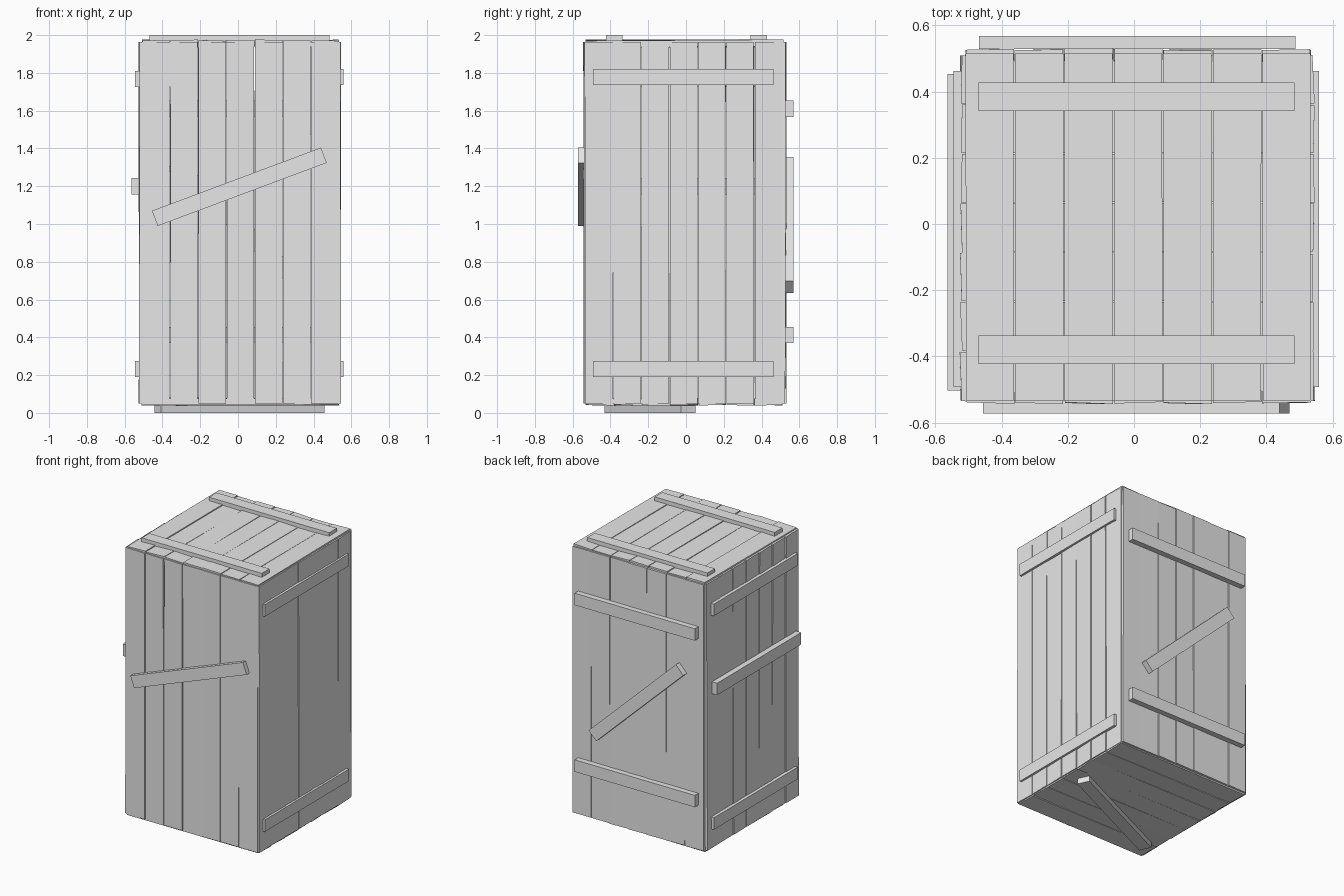
import bpy, bmesh, math, random
from mathutils import Matrix, Vector

random.seed(4)
if "Cube" in bpy.data.objects:
    bpy.data.objects.remove(bpy.data.objects["Cube"], do_unlink=True)

GREY = (0.8, 0.8, 0.8, 1)
mat = bpy.data.materials.new("plain_grey")
mat.use_nodes = True
mat.diffuse_color = GREY
mat.node_tree.nodes["Principled BSDF"].inputs["Base Color"].default_value = GREY

X, Y, Z = Vector((1, 0, 0)), Vector((0, 1, 0)), Vector((0, 0, 1))


def board(name, axes, centre, size, angle=0, warp=0.0, wobble=0.0):
    """Box in a panel's own frame (across, along, outward), with uneven corners."""
    bm = bmesh.new()
    bmesh.ops.create_cube(bm, size=1)
    turn = Matrix.Rotation(angle, 3, 'Z')
    shift = {}
    for v in bm.verts:
        key = (v.co.x > 0, v.co.y > 0)
        if key not in shift:
            shift[key] = (random.uniform(-wobble, wobble), random.uniform(-warp, warp))
        side, out = shift[key]
        p = Vector([c * s for c, s in zip(v.co, size)]) + Vector((side, 0, out))
        p = turn @ p + Vector(centre)
        v.co = axes[0] * p.x + axes[1] * p.y + axes[2] * p.z
    bmesh.ops.recalc_face_normals(bm, faces=bm.faces)
    mesh = bpy.data.meshes.new(name)
    bm.to_mesh(mesh)
    bm.free()
    mesh.materials.append(mat)
    obj = bpy.data.objects.new(name, mesh)
    bpy.context.collection.objects.link(obj)


# Panels: frame, first edge across, range along, outer face
PANELS = {
    "front": ((X, Z, -Y), -0.51, (0.05, 1.963), 0.541),
    "back": ((X, Z, Y), -0.51, (0.05, 1.963), 0.528),
    "left": ((Y, Z, X), -0.535, (0.05, 1.963), 0.542),
    "right": ((Y, Z, -X), -0.535, (0.05, 1.963), 0.523),
    "top": ((X, Y, Z), -0.51, (-0.533, 0.515), 1.973),
    "bottom": ((Y, X, -Z), -0.533, (-0.51, 0.535), -0.042),
}
PITCH, GAP, THICK = 0.1493, 0.0035, 0.035
for side, (axes, start, (low, high), outer) in PANELS.items():
    for i in range(7):
        board(f"{side}_plank_{i + 1}", axes,
              (start + PITCH * (i + 0.5), (low + high) / 2, outer - THICK / 2),
              (PITCH - GAP, high - low, THICK), warp=0.004, wobble=0.0018)

# Battens: panel, centre across and along, outer face, angle in degrees
BATTENS = [
    ("front", 0.007, 1.197, 0.572, 20.5),
    ("back", 0.01, 1.61, 0.568, 0),
    ("back", 0.01, 0.413, 0.568, 0),
    ("back", 0, 0.995, 0.568, -43.5),
    ("left", -0.015, 1.778, 0.558, 0),
    ("left", -0.015, 0.232, 0.558, 0),
    ("right", -0.015, 1.767, 0.545, 0),
    ("right", -0.025, 1.2, 0.564, 0),
    ("right", -0.015, 0.232, 0.545, 0),
    ("top", 0.008, 0.385, 2.0, 0),
    ("top", 0.008, -0.38, 2.0, 0),
    ("bottom", -0.19, 0.008, 0, 65),
]
for n, (side, u, v, outer, deg) in enumerate(BATTENS):
    board(f"{side}_batten_{n + 1}", PANELS[side][0], (u, v, outer - 0.02),
          (0.955, 0.086, 0.04), math.radians(deg))
